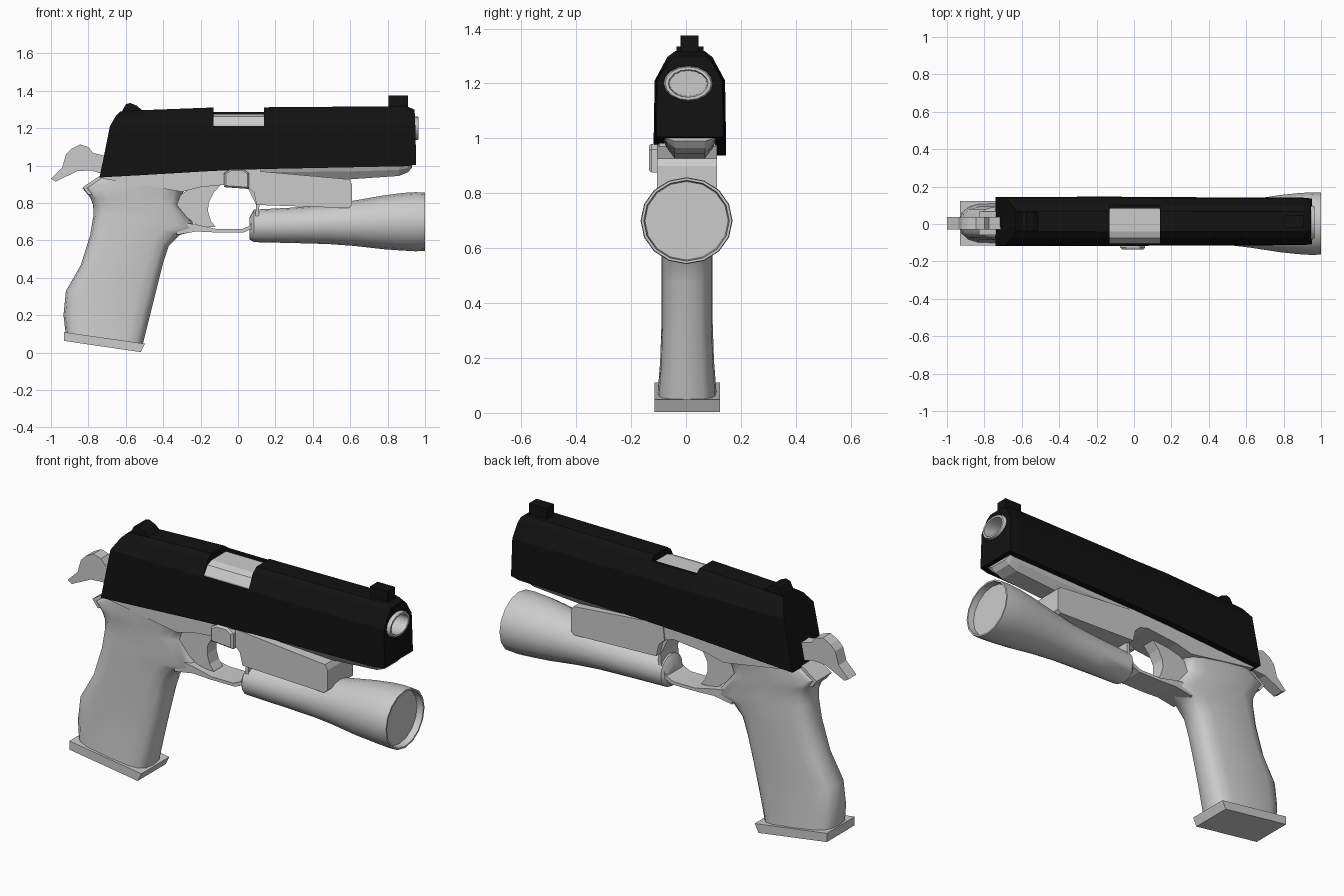
import bpy, bmesh, math

black = bpy.data.materials.new("black")
black.diffuse_color = (0.006, 0.006, 0.006, 1)


def loft(name, rings, mat=None, smooth=None):
    """Skin a list of equal-length closed rings and cap both ends."""
    bm = bmesh.new()
    rows = [[bm.verts.new(p) for p in r] for r in rings]
    n = len(rows[0])
    for a, b in zip(rows, rows[1:]):
        for i in range(n):
            j = (i + 1) % n
            bm.faces.new((a[i], a[j], b[j], b[i]))
    bm.faces.new(rows[0][::-1])
    bm.faces.new(rows[-1])
    bmesh.ops.recalc_face_normals(bm, faces=bm.faces)
    me = bpy.data.meshes.new(name)
    bm.to_mesh(me)
    bm.free()
    ob = bpy.data.objects.new(name, me)
    bpy.context.collection.objects.link(ob)
    if mat:
        me.materials.append(mat)
    bpy.context.view_layer.objects.active = ob
    if smooth:
        bpy.ops.object.select_all(action='DESELECT')
        ob.select_set(True)
        bpy.ops.object.shade_smooth_by_angle(angle=math.radians(smooth))
    return ob


def prism(name, pts, y0, y1, mat=None, bevel=0):
    """Extrude an x-z profile across y; bevel pulls in the side faces' rims."""
    cx = sum(p[0] for p in pts) / len(pts)
    cz = sum(p[1] for p in pts) / len(pts)

    def ring(y, k):
        return [(cx + (x - cx) * k, y, cz + (z - cz) * k) for x, z in pts]
    rings = [ring(y0, 1), ring(y1, 1)]
    if bevel:
        rings = [ring(y0, 0.85), ring(y0 + bevel, 1), ring(y1 - bevel, 1), ring(y1, 0.85)]
    return loft(name, rings, mat)


def box(name, x0, x1, y0, y1, z0, z1, mat=None):
    return prism(name, [(x0, z0), (x1, z0), (x1, z1), (x0, z1)], y0, y1, mat)


def ellipse(x, y, z, ry, rz, n=16):
    return [(x, y + ry * math.cos(2 * math.pi * i / n), z + rz * math.sin(2 * math.pi * i / n))
            for i in range(n)]


def cut(ob, cutter):
    cutter.hide_render = True
    m = ob.modifiers.new("cut", 'BOOLEAN')
    m.operation, m.solver, m.object = 'DIFFERENCE', 'EXACT', cutter
    bpy.context.view_layer.objects.active = ob
    bpy.ops.object.modifier_apply(modifier=m.name)
    bpy.data.objects.remove(cutter)


# Slide: faceted sections along x, slanted at the rear
CY = 0.014


def slide_section(x, lean, zb, zt, w):
    half = [(0.131 * w, zb, 0), (0.127 * w, 1.21, 0.5), (0.085 * w, zt - 0.022, 0.8), (0.055 * w, zt, 1)]
    right = [(x + lean * k, CY + y, z) for y, z, k in half]
    left = [(x + lean * k, CY - y, z) for y, z, k in half[::-1]]
    return right + left


slide = loft("slide", [slide_section(*s) for s in (
    (-0.74, 0.11, 0.937, 1.29, 1), (-0.5, 0, 0.95, 1.297, 1), (-0.13, 0, 0.972, 1.311, 1.01),
    (0.14, 0, 0.982, 1.312, 0.99), (0.90, 0, 0.997, 1.318, 0.97), (0.953, -0.01, 1.005, 1.30, 0.93))], black)
cut(slide, box("port_cutter", -0.13, 0.14, -0.3, 0.082, 1.213, 1.5))
cut(slide, box("port_top_cutter", -0.13, 0.14, -0.3, 0.3, 1.288, 1.5))
cut(slide, loft("bore_cutter", [ellipse(0.55, 0.008, 1.2, 0.088, 0.062), ellipse(1.1, 0.008, 1.2, 0.088, 0.062)]))

# Barrel with open bore, and its hood in the port
loft("barrel", [ellipse(x, 0.008, 1.2, ry, rz) for x, ry, rz in (
    (0.56, 0.09, 0.064), (0.955, 0.09, 0.064), (0.965, 0.084, 0.06),
    (0.965, 0.072, 0.05), (0.62, 0.068, 0.046))], smooth=35)
loft("barrel_hood", [[(x, -0.108, 1.15), (x, -0.104, 1.22), (x, -0.075, 1.262), (x, -0.04, 1.275),
                      (x, 0.082, 1.275), (x, 0.082, 1.15)] for x in (-0.135, 0.145)])

# Sights
prism("rear_sight", [(-0.63, 1.27), (-0.60, 1.328), (-0.575, 1.335), (-0.54, 1.32), (-0.50, 1.285)],
      -0.035, 0.063, black)
box("front_sight", 0.805, 0.91, -0.02, 0.045, 1.30, 1.375, black)

# Hammer
prism("hammer", [(-1.0, 0.93), (-0.94, 0.99), (-0.92, 1.06), (-0.89, 1.09), (-0.845, 1.113), (-0.80, 1.10),
                 (-0.775, 1.068), (-0.70, 1.05), (-0.70, 0.95), (-0.79, 0.975), (-0.86, 0.97), (-0.975, 0.915)],
      -0.03, 0.037)


# Grip: rounded sections between a back point and a front point
def grip_section(bx, bz, fx, fz, hw, n=16):
    out = []
    for i in range(n):
        a = 2 * math.pi * i / n
        c, s = math.cos(a), math.sin(a)
        u = 0.5 + 0.5 * math.copysign(abs(c) ** 0.55, c)
        y = hw * math.copysign(abs(s) ** 0.6, s)
        out.append((bx + (fx - bx) * u, 0.004 + y, bz + (fz - bz) * u))
    return out


loft("grip", [grip_section(*s) for s in (
    (-0.92, 0.09, -0.51, 0.04, 0.108), (-0.933, 0.20, -0.475, 0.18, 0.098), (-0.92, 0.33, -0.435, 0.34, 0.093),
    (-0.84, 0.47, -0.40, 0.48, 0.093), (-0.79, 0.63, -0.37, 0.57, 0.093), (-0.772, 0.74, -0.31, 0.63, 0.093),
    (-0.775, 0.79, -0.21, 0.655, 0.092), (-0.79, 0.83, -0.32, 0.79, 0.094), (-0.832, 0.88, -0.29, 0.865, 0.098),
    (-0.74, 0.945, -0.06, 0.965, 0.1))], smooth=50)
prism("magazine_base", [(-0.93, 0.11), (-0.93, 0.063), (-0.52, 0.003), (-0.498, 0.048)], -0.115, 0.123)
prism("beavertail", [(-0.83, 0.885), (-0.80, 0.845), (-0.60, 0.86), (-0.60, 0.95), (-0.74, 0.945)], -0.06, 0.068)

# Frame under the slide, and the tapered dust cover
prism("frame", [(-0.72, 0.93), (-0.30, 0.86), (-0.20, 0.885), (0.0, 0.905), (0.06, 0.885), (0.12, 0.91),
                (0.12, 1.0), (-0.72, 0.96)], -0.098, 0.108)
loft("dust_cover", [[(x, CY - 0.1, zt), (x, CY - 0.085, (zt + zb) / 2), (x, CY - 0.055, zb),
                     (x, CY + 0.055, zb), (x, CY + 0.085, (zt + zb) / 2), (x, CY + 0.1, zt)]
                    for x, zb, zt in ((0.05, 0.93, 1.0), (0.6, 0.927, 1.01), (0.86, 0.945, 1.01),
                                      (0.91, 0.965, 1.01), (0.93, 0.99, 1.01))])
prism("light_mount", [(0.05, 0.89), (0.085, 0.855), (0.10, 0.79), (0.59, 0.773), (0.61, 0.79),
                      (0.61, 0.90), (0.595, 0.927), (0.06, 0.975)], -0.105, 0.113)

# Slide catch on the near side
prism("slide_catch", [(-0.075, 0.885), (0.06, 0.875), (0.06, 0.96), (0.03, 0.98), (-0.04, 0.98), (-0.075, 0.96)],
      -0.135, -0.08, bevel=0.01)

# Trigger guard: a band swept around the opening
outer = [(-0.33, 0.63), (-0.22, 0.648), (-0.12, 0.643), (0.03, 0.643), (0.08, 0.665), (0.11, 0.72), (0.115, 0.80), (0.08, 0.89)]
inner = [(-0.33, 0.70), (-0.22, 0.685), (-0.11, 0.660), (0.02, 0.660), (0.065, 0.68), (0.093, 0.73), (0.097, 0.79), (0.05, 0.885)]
loft("trigger_guard", [[(o[0], -0.07, o[1]), (o[0], 0.078, o[1]), (i[0], 0.078, i[1]), (i[0], -0.07, i[1])]
                       for o, i in zip(outer, inner)])
prism("trigger", [(-0.34, 0.82), (-0.25, 0.885), (-0.09, 0.90), (-0.13, 0.855), (-0.158, 0.80), (-0.16, 0.755),
                  (-0.145, 0.705), (-0.12, 0.672), (-0.21, 0.675), (-0.31, 0.75)], -0.035, 0.043)

# Under-barrel light with a recessed lens
loft("light_body", [ellipse(x, 0.002, zc, r * 1.06, r) for x, zc, r in (
    (0.062, 0.665, 0.06), (0.085, 0.678, 0.087), (0.30, 0.681, 0.095), (0.48, 0.686, 0.105),
    (0.62, 0.692, 0.121), (0.78, 0.697, 0.144), (0.88, 0.70, 0.154), (0.95, 0.70, 0.158),
    (1.0, 0.70, 0.156), (1.0, 0.70, 0.147), (0.965, 0.70, 0.143))], smooth=35)
